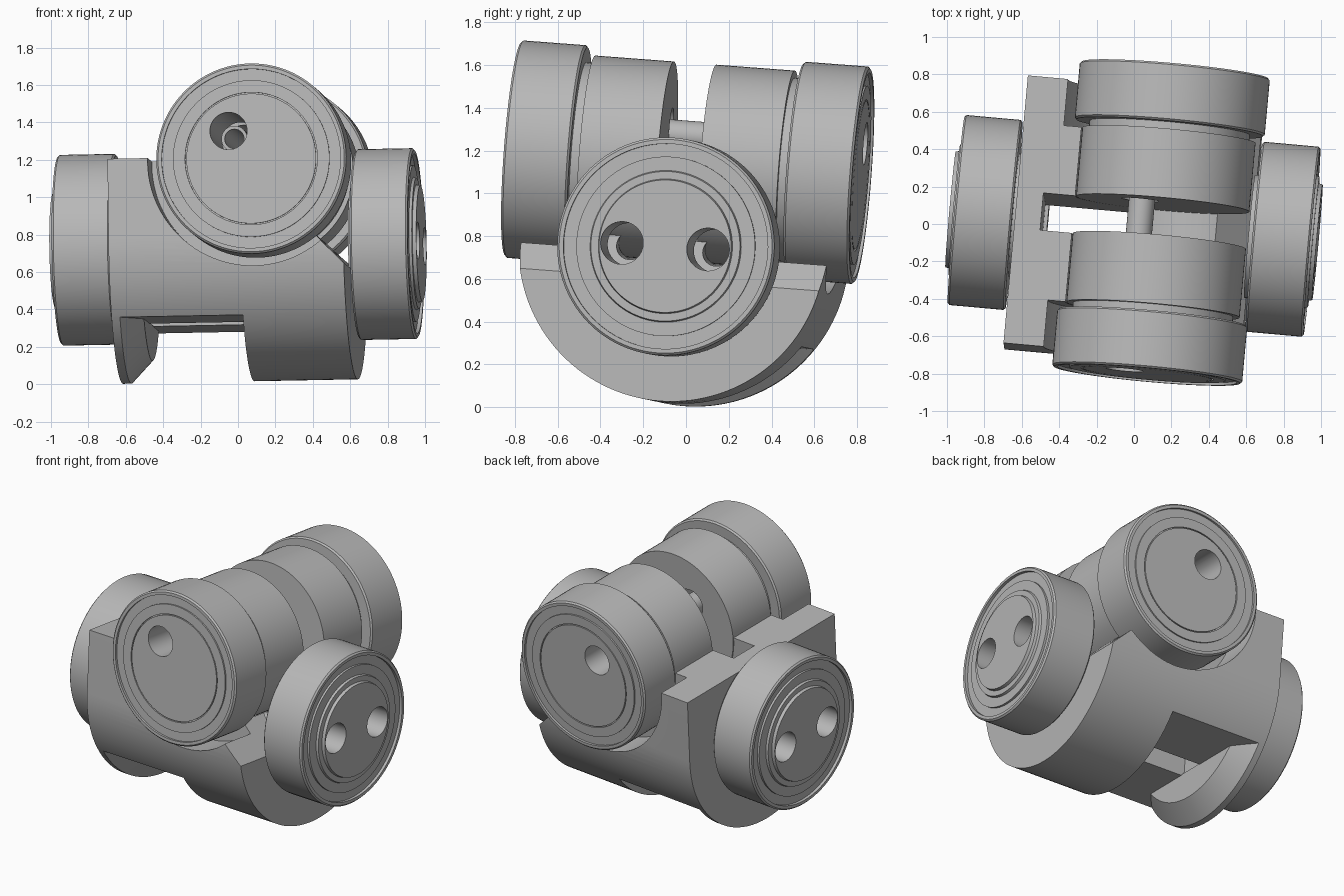
import bpy, bmesh, math
from mathutils import Matrix, Vector

if "Cube" in bpy.data.objects:
    bpy.data.objects.remove(bpy.data.objects["Cube"])

# The whole joint is modelled square, then leaned slightly by this frame
X = Vector((0.9957, -0.0895, 0.019)).normalized()
Y = Vector((0.092, 0.993, -0.075))
Y = (Y - X * Y.dot(X)).normalized()
Z = X.cross(Y)
FRAME = Matrix((X, Y, Z)).transposed().to_4x4()
FRAME.translation = (0, -0.01, 0.734)

CX, CZ = 0.15, 0.41          # axis of the upper cross cylinder
HOLE = (0.03, 0.56)          # bore through the upper cylinder (x, z)

grey = bpy.data.materials.new("plain_grey")
grey.diffuse_color = (0.48, 0.48, 0.48, 1)
grey.use_nodes = True
grey.node_tree.nodes["Principled BSDF"].inputs["Base Color"].default_value = grey.diffuse_color


def make(name, bm):
    bmesh.ops.recalc_face_normals(bm, faces=bm.faces)
    me = bpy.data.meshes.new(name)
    bm.to_mesh(me)
    bm.free()
    me.materials.append(grey)
    ob = bpy.data.objects.new(name, me)
    bpy.context.collection.objects.link(ob)
    ob.matrix_world = FRAME
    return ob


def lathe_bm(profile, axis, centre=(0, 0), n=96):
    """Spin (position, radius) points round the x or y axis; ends are capped."""
    bm = bmesh.new()
    rings = []
    for a, r in profile:
        ring = []
        for i in range(n):
            t = 2 * math.pi * i / n
            u, v = centre[0] + r * math.cos(t), centre[1] + r * math.sin(t)
            ring.append(bm.verts.new((a, u, v) if axis == 'x' else (u, a, v)))
        rings.append(ring)
    for p, q in zip(rings, rings[1:]):
        for i in range(n):
            j = (i + 1) % n
            bm.faces.new((p[i], p[j], q[j], q[i]))
    bm.faces.new(rings[0])
    bm.faces.new(rings[-1])
    return bm


def lathe(name, profile, axis, centre=(0, 0), n=96):
    return make(name, lathe_bm(profile, axis, centre, n))


def prism(name, pts, axis, a, b):
    """Extrude an outline along x (points y,z) or y (points x,z)."""
    bm = bmesh.new()
    put = (lambda p, t: (t, *p)) if axis == 'x' else (lambda p, t: (p[0], t, p[1]))
    lo = [bm.verts.new(put(p, a)) for p in pts]
    hi = [bm.verts.new(put(p, b)) for p in pts]
    for i in range(len(pts)):
        j = (i + 1) % len(pts)
        bm.faces.new((lo[i], lo[j], hi[j], hi[i]))
    bm.faces.new(lo)
    bm.faces.new(hi)
    return make(name, bm)


def cut(ob, cutter):
    cutter.hide_render = True
    m = ob.modifiers.new("cut", 'BOOLEAN')
    m.operation, m.solver, m.object = 'DIFFERENCE', 'EXACT', cutter
    bpy.context.view_layer.objects.active = ob
    bpy.ops.object.modifier_apply(modifier=m.name)
    bpy.data.objects.remove(cutter)


def box(name, x0, x1, y0, y1, z0, z1):
    return prism(name, [(x0, z0), (x1, z0), (x1, z1), (x0, z1)], 'y', y0, y1)


# Cradle body: U outline along x
R, L = 0.72, 0.63
outline = [(R, 0.43), (-R, 0.43)] + [
    (-R * math.cos(math.pi * i / 64), -R * math.sin(math.pi * i / 64)) for i in range(65)]
body = prism("cradle_body", outline, 'x', -L, L)
# seat for the cross cylinder, wider where its end rings sit
cut(body, lathe("seat_cut", [(-1, 0.565), (-0.47, 0.565), (-0.47, 0.47),
                             (0.47, 0.47), (0.47, 0.565), (1, 0.565)], 'y', (CX, CZ)))
# sloping shoulder on the right, centre slot, underside pocket
cut(body, prism("shoulder_cut", [(0.15, 0.33), (0.8, -0.32), (0.8, 0.7), (0.15, 0.7)], 'y', -1, 1))
cut(body, box("slot_cut", -0.49, 0.07, -0.1, 0.1, -1, 1))
cut(body, box("pocket_cut", -0.8, 0.075, -1, 1, -1, -0.41))
for s in (-1, 1):
    cut(body, lathe("bore_cut", [(-1, 0.07), (1, 0.07)], 'x', (0.203 * s, 0), 48))

# Tapered lobe left under the pocket
bm = lathe_bm([(-L, 0.72), (-0.585, 0.72), (-0.47, 0.6)], 'x')
geom = bm.verts[:] + bm.edges[:] + bm.faces[:]
res = bmesh.ops.bisect_plane(bm, geom=geom, plane_co=(0, 0, -0.405),
                             plane_no=(0, 0, 1), clear_outer=True)
edges = [e for e in res['geom_cut'] if isinstance(e, bmesh.types.BMEdge)]
bmesh.ops.contextual_create(bm, geom=edges)
make("bottom_lobe", bm)

for s, side in ((-1, "left"), (1, "right")):
    # Side bearing with stepped face rings and raised hub
    ring = lathe(side + "_bearing", [(s * a, r) for a, r in (
        (0.62, 0.33), (0.645, 0.33), (0.645, 0.5), (0.655, 0.51), (0.945, 0.51),
        (0.955, 0.5), (0.955, 0.48), (0.935, 0.48), (0.935, 0.42), (0.95, 0.42),
        (0.95, 0.355), (0.965, 0.35), (0.965, 0.315), (0.985, 0.31))], 'x')
    for k in (-1, 1):
        cut(ring, lathe("bore_cut", [(s * 0.5, 0.1), (s * 1.1, 0.1)], 'x', (0.203 * k, 0), 48))

for s, side in ((-1, "front"), (1, "back")):
    # Half of the cross cylinder with its end ring
    half = lathe(side + "_cross_cylinder", [(s * a, r) for a, r in (
        (0.1, 0.465), (0.47, 0.465), (0.47, 0.43), (0.51, 0.43), (0.51, 0.5),
        (0.52, 0.51), (0.81, 0.51), (0.82, 0.5), (0.82, 0.48), (0.805, 0.48),
        (0.805, 0.42), (0.815, 0.42), (0.815, 0.355), (0.805, 0.355),
        (0.805, 0.348), (0.815, 0.348))], 'y', (CX, CZ))
    cut(half, lathe("bore_cut", [(0.05 * s, 0.1), (1.1 * s, 0.1)], 'y', HOLE, 48))

# Hollow pin bridging the two cylinder halves
pin = lathe("bridge_pin", [(-0.58, 0.07), (0.58, 0.07)], 'y', (0.04, 0.535), 48)
cut(pin, lathe("pin_bore", [(-1, 0.052), (1, 0.052)], 'y', (0.04, 0.535), 48))

# Smooth curved walls, crisp edges
bpy.ops.object.select_all(action='DESELECT')
for ob in bpy.context.scene.objects:
    ob.select_set(True)
    bpy.context.view_layer.objects.active = ob
bpy.ops.object.shade_smooth_by_angle(angle=math.radians(30))
